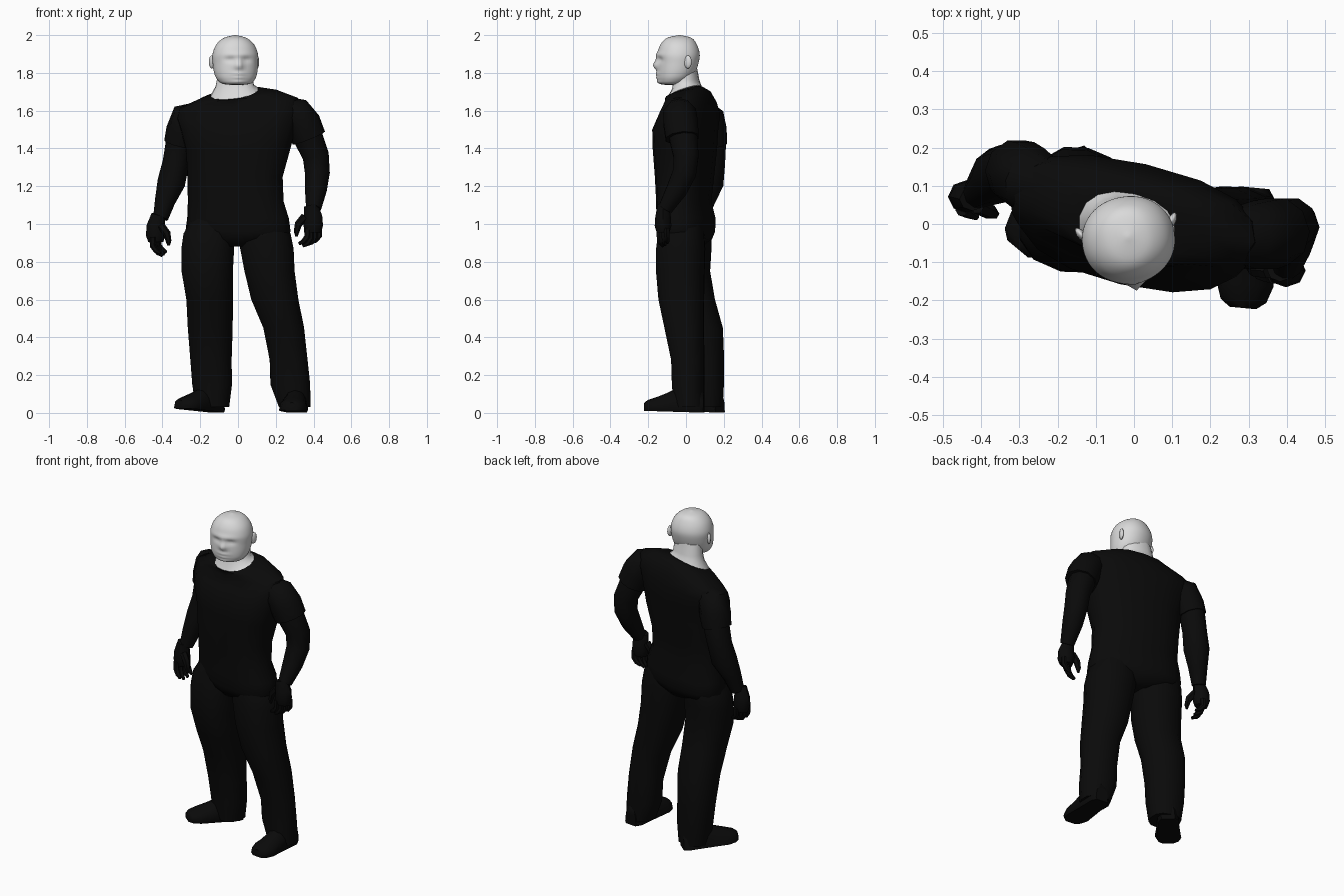
import bpy, bmesh, math
from mathutils import Vector, Matrix

cube = bpy.data.objects.get("Cube")
if cube:
    bpy.data.objects.remove(cube, do_unlink=True)


def material(name, value):
    mat = bpy.data.materials.new(name)
    mat.use_nodes = True
    colour = (value, value, value, 1)
    mat.diffuse_color = colour
    mat.node_tree.nodes["Principled BSDF"].inputs["Base Color"].default_value = colour
    return mat


BLACK = material("black cloth", 0.003)
SKIN = material("pale skin", 0.7)


def power(value, exponent):
    return math.copysign(abs(value) ** exponent, value)


def circle(sides):
    return [(math.cos(a), math.sin(a)) for a in (math.tau * i / sides for i in range(sides))]


def skin_rings(name, rings, mat, angle=50):
    """Bridge equal rings of points into one smooth capped part."""
    bm = bmesh.new()
    loops = [[bm.verts.new(p) for p in ring] for ring in rings]
    for low, high in zip(loops, loops[1:]):
        for i in range(len(low)):
            j = (i + 1) % len(low)
            bm.faces.new((low[i], low[j], high[j], high[i]))
    bm.faces.new(loops[0])
    bm.faces.new(loops[-1])
    bmesh.ops.recalc_face_normals(bm, faces=bm.faces)
    mesh = bpy.data.meshes.new(name)
    bm.to_mesh(mesh)
    bm.free()
    mesh.materials.append(mat)
    obj = bpy.data.objects.new(name, mesh)
    bpy.context.collection.objects.link(obj)
    bpy.ops.object.select_all(action='DESELECT')
    obj.select_set(True)
    bpy.context.view_layer.objects.active = obj
    bpy.ops.object.shade_smooth_by_angle(angle=math.radians(angle))


def level_ring(z, x, y, rx, ry, tilt=0, roll=0, yaw=-13, sides=16, square=0.85):
    """Horizontal cross-section; tilt lifts the back, roll lifts the left."""
    turn = Matrix.Rotation(math.radians(yaw), 3, 'Z')
    return [turn @ Vector((rx * power(c, square), ry * power(s, square), tilt * s + roll * c))
            + Vector((x, y, z)) for c, s in circle(sides)]


def tube(name, path, sides=10, flat=1.0):
    """Round limb through (x, y, z, radius) stations."""
    points = [Vector(p[:3]) for p in path]
    rings = []
    for i, p in enumerate(points):
        along = points[min(i + 1, len(points) - 1)] - points[max(i - 1, 0)]
        side = along.cross(Vector((0, 1, 0))).normalized()
        front = side.cross(along).normalized()
        r = path[i][3]
        rings.append([p + side * c * r + front * s * r * flat for c, s in circle(sides)])
    skin_rings(name, rings, BLACK)


# Shirt torso, with a neckline that dips at the front
torso = [(0.88, 0, 0, 0.06, 0.09), (0.925, 0, 0, 0.265, 0.125), (0.96, 0, 0, 0.286, 0.138),
         (1.03, 0, 0, 0.276, 0.142), (1.12, -0.012, -0.012, 0.26, 0.132), (1.25, -0.016, -0.008, 0.259, 0.144),
         (1.4, 0, -0.006, 0.285, 0.156), (1.5, 0, -0.004, 0.312, 0.158),
         (1.58, 0, 0.018, 0.335, 0.142, 0.01, 0.02), (1.64, 0, 0.026, 0.325, 0.115, 0.015, 0.028),
         (1.682, 0, 0.01, 0.21, 0.11, 0.028, 0.02), (1.694, -0.018, -0.008, 0.13, 0.092, 0.036, 0.012)]
skin_rings("shirt", [level_ring(*r) for r in torso], BLACK)

# Neck filling the neckline
neck = [(1.697, -0.018, -0.008, 0.128, 0.089, 0.036, 0.012), (1.73, -0.017, 0, 0.104, 0.072, 0.02),
        (1.765, -0.016, 0.003, 0.098, 0.064), (1.83, -0.016, -0.005, 0.09, 0.06)]
skin_rings("neck", [level_ring(*r, square=0.9) for r in neck], SKIN)

# Trouser legs, tucked up inside the torso
left_leg = [(1.05, 0.12, -0.02, 0.1, 0.1), (0.95, 0.142, -0.025, 0.14, 0.123),
            (0.87, 0.153, -0.028, 0.145, 0.13), (0.75, 0.167, -0.03, 0.135, 0.13),
            (0.6, 0.195, -0.025, 0.127, 0.122), (0.45, 0.242, -0.01, 0.11, 0.105),
            (0.28, 0.268, 0.01, 0.103, 0.088), (0.15, 0.277, 0.012, 0.108, 0.085),
            (0.03, 0.3, 0.015, 0.085, 0.08)]
right_leg = [(1.05, -0.13, 0.015, 0.1, 0.1), (0.95, -0.152, 0.012, 0.14, 0.125),
             (0.87, -0.16, 0.005, 0.143, 0.13), (0.75, -0.163, 0, 0.139, 0.128),
             (0.6, -0.15, 0.03, 0.125, 0.125), (0.45, -0.147, 0.08, 0.121, 0.116),
             (0.28, -0.143, 0.1, 0.112, 0.102), (0.15, -0.137, 0.107, 0.108, 0.093),
             (0.03, -0.135, 0.11, 0.09, 0.085)]
for side, rings in (("left", left_leg), ("right", right_leg)):
    skin_rings(side + "_trouser_leg", [level_ring(*r, sides=12) for r in rings], BLACK)


# Shoes: flat-soled sections from heel to toe
def shoe(name, heel, toe):
    heel, toe = Vector(heel), Vector(toe)
    across = (toe - heel).cross(Vector((0, 0, 1))).normalized()
    rings = []
    for t, width, height in ((0, 0.04, 0.09), (0.1, 0.06, 0.12), (0.4, 0.065, 0.12), (0.6, 0.07, 0.085),
                             (0.8, 0.075, 0.058), (0.94, 0.06, 0.042), (1, 0.035, 0.028)):
        rings.append([heel.lerp(toe, t) + across * c * width
                      + Vector((0, 0, max(s * height, -0.004) + 0.012 * (s > 0))) for c, s in circle(12)])
    skin_rings(name, rings, BLACK)


shoe("left_shoe", (0.315, 0.095, 0.005), (0.285, -0.22, 0.015))
shoe("right_shoe", (-0.1, 0.18, 0.005), (-0.305, -0.065, 0.028))

# Arms and sleeves
tube("left_arm", [(0.32, -0.03, 1.58, 0.07), (0.37, -0.015, 1.46, 0.078), (0.412, 0, 1.36, 0.07),
                  (0.42, -0.008, 1.27, 0.066), (0.412, -0.05, 1.18, 0.058), (0.4, -0.11, 1.08, 0.04)])
tube("right_arm", [(-0.28, 0.11, 1.55, 0.07), (-0.31, 0.142, 1.42, 0.074), (-0.33, 0.14, 1.32, 0.07),
                   (-0.353, 0.128, 1.22, 0.074), (-0.387, 0.1, 1.12, 0.054), (-0.41, 0.08, 1.03, 0.04)])
tube("left_sleeve", [(0.23, -0.035, 1.62, 0.06), (0.305, -0.033, 1.585, 0.09),
                     (0.345, -0.028, 1.53, 0.095), (0.375, -0.02, 1.455, 0.092)])
tube("right_sleeve", [(-0.2, 0.09, 1.59, 0.06), (-0.27, 0.115, 1.56, 0.09),
                      (-0.292, 0.13, 1.49, 0.09), (-0.31, 0.14, 1.42, 0.083)])


# Hands: palm, four curled fingers and a thumb
def hand(side, wrist, spread, inward):
    wrist, spread, inward = Vector(wrist), Vector(spread), Vector(inward)
    down = Vector((0, 0, -1))
    outward = -inward * 0.015

    def part(name, stations, sides=8, flat=1.0):
        tube(side + name, [(*p, r) for p, r in stations], sides, flat=flat)

    part("_palm", [(wrist - down * 0.02, 0.036), (wrist + down * 0.04 + outward, 0.048),
                   (wrist + down * 0.09 + outward, 0.052), (wrist + down * 0.125 + outward, 0.04)], flat=0.85)
    for i in range(4):
        root = wrist + spread * (i - 1.5) * 0.026 + down * 0.1 + outward
        length = 0.1 - 0.012 * abs(i - 1.2)
        part(f"_finger_{i + 1}", [(root, 0.017), (root + down * length * 0.55, 0.016),
                                  (root + down * length * 0.85 + inward * 0.02, 0.014),
                                  (root + down * length + inward * 0.045, 0.008)], 6)
    base = wrist + down * 0.04 + inward * 0.02 - spread * 0.01
    part("_thumb", [(base, 0.022), (base + down * 0.04 + inward * 0.035, 0.02),
                    (base + down * 0.08 + inward * 0.045, 0.015), (base + down * 0.105 + inward * 0.045, 0.007)], 6)


hand("left", (0.383, -0.12, 1.08), (0.8, 0.5, 0), (-1, 0.1, 0))
hand("right", (-0.422, 0.065, 1.03), (0.4, 0.9, 0), (0.9, -0.45, 0))

# Head: smooth profile with sculpted bumps for the face
profile = [(2.0, -0.01, 0.004, 0.004), (1.985, -0.012, 0.06, 0.065), (1.95, -0.015, 0.1, 0.096),
           (1.9, -0.016, 0.12, 0.112), (1.85, -0.02, 0.12, 0.109), (1.8, -0.03, 0.114, 0.1),
           (1.765, -0.042, 0.1, 0.084), (1.742, -0.054, 0.072, 0.058), (1.735, -0.058, 0.004, 0.004)]
# Face bumps: x, z, width, height, depth
bumps = [(0, 1.837, 0.02, 0.02, 0.02), (0, 1.862, 0.014, 0.022, 0.01), (0, 1.897, 0.07, 0.014, 0.006),
         (0.044, 1.87, 0.024, 0.015, -0.009), (-0.044, 1.87, 0.024, 0.015, -0.009),
         (0, 1.795, 0.032, 0.01, 0.008), (0, 1.775, 0.028, 0.008, 0.007), (0, 1.752, 0.032, 0.014, 0.008)]


def blend(a, b, c, d, t):
    return b + 0.5 * t * (c - a + t * (2 * a - 5 * b + 4 * c - d + t * (3 * (b - c) + d - a)))


place = Matrix.Translation((-0.017, -0.024, 0)) @ Matrix.Rotation(math.radians(9), 4, 'Z')
rings = []
for k in range(len(profile) - 1):
    around = [profile[min(max(k + n, 0), len(profile) - 1)] for n in (-1, 0, 1, 2)]
    for step in range(6):
        z, yc, rx, ry = (blend(*column, step / 6) for column in zip(*around))
        ring = []
        for c, s in circle(48):
            p = Vector((rx * power(c, 0.95), yc + ry * power(s, 0.95), z))
            if s < 0:
                p.y -= sum(h * math.exp(-((p.x - bx) / w) ** 2 - ((z - bz) / t) ** 2)
                           for bx, bz, w, t, h in bumps) * min(1, -2 * s)
            ring.append(place @ p)
        rings.append(ring)
skin_rings("head", rings, SKIN, 80)

# Ears
for side, sign in (("left", 1), ("right", -1)):
    ear = []
    for t in range(7):
        a = math.pi * (0.05 + 0.15 * t)
        size = math.sin(a)
        ear.append([place @ Vector((sign * (0.121 + 0.012 * c * size + 0.008 * s * size),
                                    0.015 + 0.02 * s * size, 1.858 + 0.035 * math.cos(a))) for c, s in circle(10)])
    skin_rings(side + "_ear", ear, SKIN, 80)
